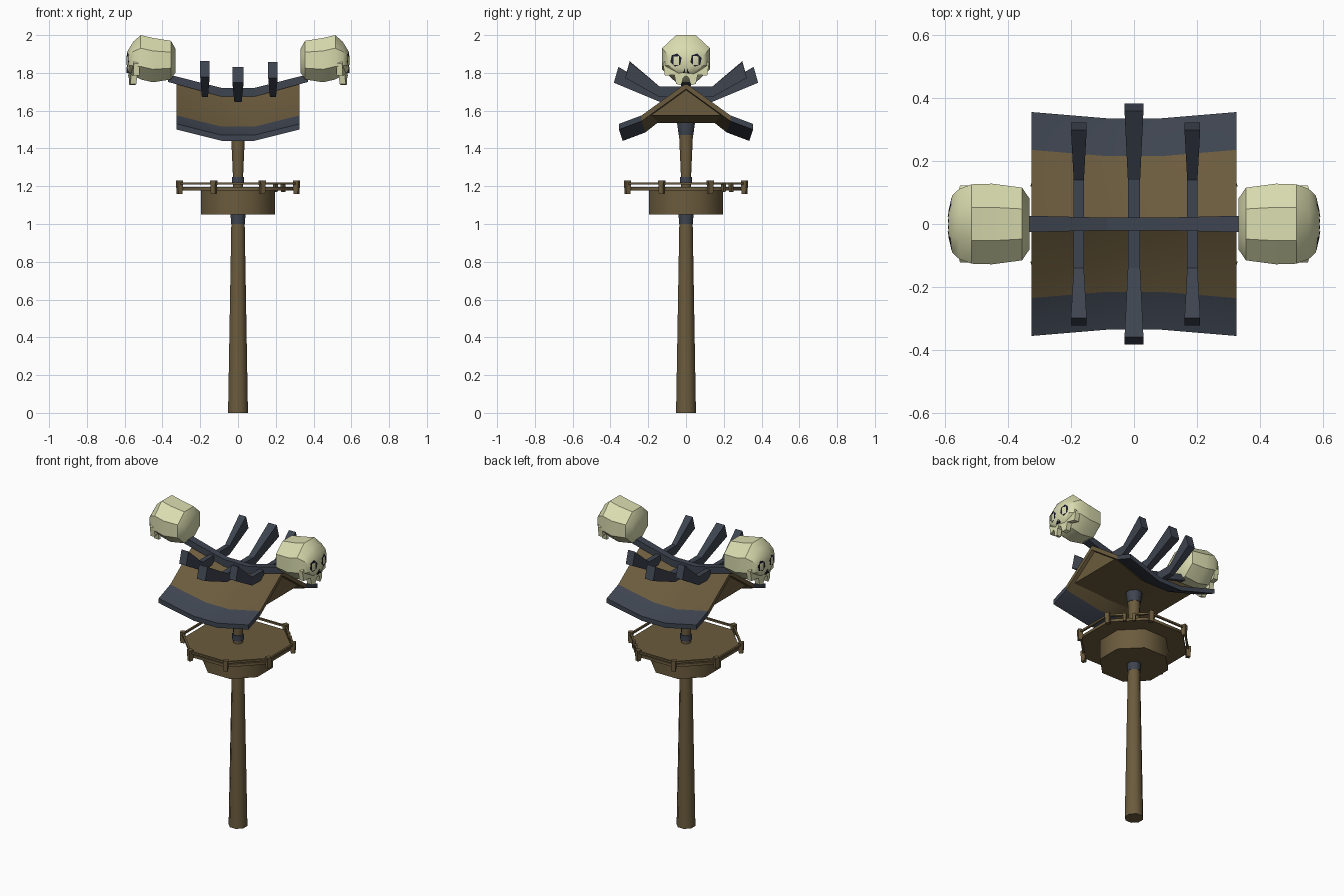
import bpy, bmesh
from math import pi, cos, sin, atan2
from mathutils import Vector, Matrix

if "Cube" in bpy.data.objects:
    bpy.data.objects.remove(bpy.data.objects["Cube"])


def material(name, rgb):
    m = bpy.data.materials.new(name)
    m.use_nodes = True
    m.diffuse_color = (*rgb, 1)
    m.node_tree.nodes["Principled BSDF"].inputs["Base Color"].default_value = (*rgb, 1)
    return m


wood = material("brown wood", (0.147, 0.105, 0.047))
slate = material("dark slate", (0.048, 0.058, 0.08))
bone = material("pale bone", (0.70, 0.72, 0.43))
socket = material("dark socket", (0.012, 0.011, 0.03))


def finish(name, bm, mats, smooth=None):
    bmesh.ops.recalc_face_normals(bm, faces=bm.faces)
    me = bpy.data.meshes.new(name)
    bm.to_mesh(me)
    bm.free()
    for m in mats:
        me.materials.append(m)
    ob = bpy.data.objects.new(name, me)
    bpy.context.collection.objects.link(ob)
    if smooth:
        bpy.ops.object.select_all(action='DESELECT')
        ob.select_set(True)
        bpy.context.view_layer.objects.active = ob
        bpy.ops.object.shade_smooth_by_angle(angle=smooth)
    return ob


def loft(name, rings, mat, smooth=None):
    """Skin a list of equal-length point rings and cap both ends."""
    bm = bmesh.new()
    vs = [[bm.verts.new(p) for p in r] for r in rings]
    n = len(rings[0])
    for a, b in zip(vs, vs[1:]):
        for i in range(n):
            j = (i + 1) % n
            bm.faces.new((a[i], a[j], b[j], b[i]))
    bm.faces.new(vs[0])
    bm.faces.new(vs[-1])
    return finish(name, bm, [mat], smooth)


def octagon(r, z):
    return [(r * cos(pi / 8 + i * pi / 4), r * sin(pi / 8 + i * pi / 4), z) for i in range(8)]


def turned(name, levels, mat):
    """Eight-sided post from (radius, height) pairs."""
    return loft(name, [octagon(r, z) for r, z in levels], mat, 0.9)


def box(name, centre, size, angle, mat, taper=1.0):
    x, y, z = (s / 2 for s in size)
    place = Matrix.Translation(centre) @ Matrix.Rotation(angle, 4, 'Z')
    rings = [[place @ Vector((sx * x * t, sy * y * t, h)) for sx, sy in
              ((-1, -1), (1, -1), (1, 1), (-1, 1))] for h, t in ((-z, taper), (z, 1))]
    return loft(name, rings, mat)


# Mast, collars and crow's nest
turned("lower_mast", [(0.057, 0), (0.038, 1.02)], wood)
turned("lower_collar", [(0.040, 1.0), (0.043, 1.06)], slate)
turned("nest_drum", [(0.212, 1.05), (0.212, 1.18)], wood)
turned("nest_deck", [(0.325, 1.178), (0.325, 1.196)], wood)
turned("upper_mast", [(0.029, 1.19), (0.029, 1.25), (0.040, 1.48)], wood)
turned("middle_collar", [(0.035, 1.215), (0.035, 1.25)], slate)
turned("upper_collar", [(0.042, 1.47), (0.052, 1.54), (0.052, 1.60)], slate)

# Railing: a post at each corner, a rail on each edge, and a gate gap in one edge
corners = [Vector(p) for p in octagon(0.335, 1.195)]
rails = []
for i, c in enumerate(corners):
    box(f"rail_post_{i}", c, (0.03, 0.03, 0.07), atan2(c.y, c.x), wood, 0.8)
    d = corners[(i + 1) % 8]
    if i == 0:
        mid, half = (c + d) / 2, (d - c) * 0.11
        for side in (-1, 1):
            box(f"gate_post_{side}", mid + half * side, (0.02, 0.02, 0.05), pi / 4, wood, 0.8)
        rails += [(c, mid - half), (mid + half, d)]
    else:
        rails.append((c, d))
for i, (a, b) in enumerate(rails):
    v = b - a
    box(f"rail_{i}", (a + b) / 2 + Vector((0, 0, 0.02)), (v.length, 0.012, 0.012),
        atan2(v.y, v.x), wood)

# Sagging roof with slate eaves: stations are (x, ridge, break and eave as y, z)
end = ((0, 1.745), (0.235, 1.575), (0.355, 1.53))
middle = ((0, 1.685), (0.215, 1.515), (0.335, 1.47))
stations = [(-0.325, end), (-0.085, middle), (0.085, middle), (0.325, end)]
bm = bmesh.new()
rows = []
for x, prof in stations:
    line = [(-y, z) for y, z in reversed(prof[1:])] + list(prof)
    rows.append([[bm.verts.new((x, y, z - drop)) for y, z in line] for drop in (0, 0.03)])
for (at, ab), (bt, bb) in zip(rows, rows[1:]):
    for i in range(4):
        for p, q in ((at, bt), (ab, bb)):
            bm.faces.new((p[i], p[i + 1], q[i + 1], q[i])).material_index = int(i in (0, 3))
    for i in (0, 4):
        bm.faces.new((at[i], ab[i], bb[i], bt[i])).material_index = 1
for t, b in (rows[0], rows[-1]):
    for i in range(4):
        bm.faces.new((t[i], t[i + 1], b[i + 1], b[i])).material_index = int(i in (0, 3))
finish("roof", bm, [wood, slate], 0.5)

# Gable filling with a ceiling that follows the sag
loft("gable_core", [[(x, -0.185, z), (x, 0.185, z), (x, 0, z + 0.14)] for x, z in
                    ((-0.305, 1.575), (-0.085, 1.535), (0.085, 1.535), (0.305, 1.575))], wood)

# Ridge beam
loft("ridge_beam", [[(x, sy * w, z + sz * h) for sy, sz in ((-1, -1), (1, -1), (1, 1), (-1, 1))]
                    for x, z, w, h in ((-0.37, 1.772, 0.027, 0.02), (-0.085, 1.697, 0.02, 0.023),
                                       (0.085, 1.697, 0.02, 0.023), (0.37, 1.772, 0.027, 0.02))],
     slate)

# Upswept ribs across the ridge
for name, x, base, reach, tip, w in (("rib_right", -0.175, 1.70, 0.31, 1.82, 0.025),
                                     ("rib_middle", 0, 1.675, 0.37, 1.79, 0.03),
                                     ("rib_left", 0.185, 1.70, 0.31, 1.815, 0.025)):
    path = [(-reach, tip, w, 0.042), (-0.14, base, w * 0.65, 0.028),
            (0.14, base, w * 0.65, 0.028), (reach, tip, w, 0.042)]
    rings = []
    for y, z, hw, h in path:
        lean = 0.012 * (1 if y > 0 else -1) if abs(y) == reach else 0
        rings.append([(x + sx * hw, y - sz * lean, z + sz * h)
                      for sx, sz in ((-1, -1), (1, -1), (1, 1), (-1, 1))])
    loft(name, rings, slate)

# Skulls facing outwards: cranium, toothed face plate, eye and nose sockets
cranium = ((0.332, 0.085, 1.80, 1.93), (0.355, 0.12, 1.765, 1.97), (0.45, 0.133, 1.75, 1.985),
           (0.515, 0.131, 1.765, 2.0), (0.555, 0.115, 1.785, 1.965), (0.576, 0.095, 1.80, 1.93),
           (0.588, 0.045, 1.82, 1.91))
half_face = [(0, 1.90), (0.08, 1.89), (0.122, 1.85), (0.112, 1.785), (0.062, 1.79),
             (0.052, 1.742), (0.026, 1.735), (0.014, 1.775)]
outline = half_face + [(0, 1.785)] + [(-y, z) for y, z in reversed(half_face[1:])]
for side, label in ((1, "left"), (-1, "right")):
    rings = []
    for u, hw, lo, hi in cranium:
        rings.append([(side * u, hw * 1.04 * cos(pi / 8 + k * pi / 4),
                       (lo + hi) / 2 + (hi - lo) * 0.54 * sin(pi / 8 + k * pi / 4))
                      for k in range(8)])
    loft(f"{label}_cranium", rings, bone, 0.6)
    loft(f"{label}_face", [[(side * (u - abs(y) * 0.25), y, z) for y, z in outline]
                           for u in (0.55, 0.582)], bone)
    for k in (-1, 1):
        loft(f"{label}_eye_{k}",
             [[(side * (u - abs(k * 0.053 + 0.031 * cos(a)) * 0.2), k * 0.053 + 0.031 * cos(a),
                1.868 + 0.036 * sin(a)) for a in [j * pi / 3 + 0.3 for j in range(6)]]
              for u in (0.587, 0.5955)], socket)
        loft(f"{label}_nostril_{k}",
             [[(side * u, k * 0.004, 1.83), (side * u, k * 0.016, 1.80), (side * u, k * 0.004, 1.802)]
              for u in (0.58, 0.589)], socket)
